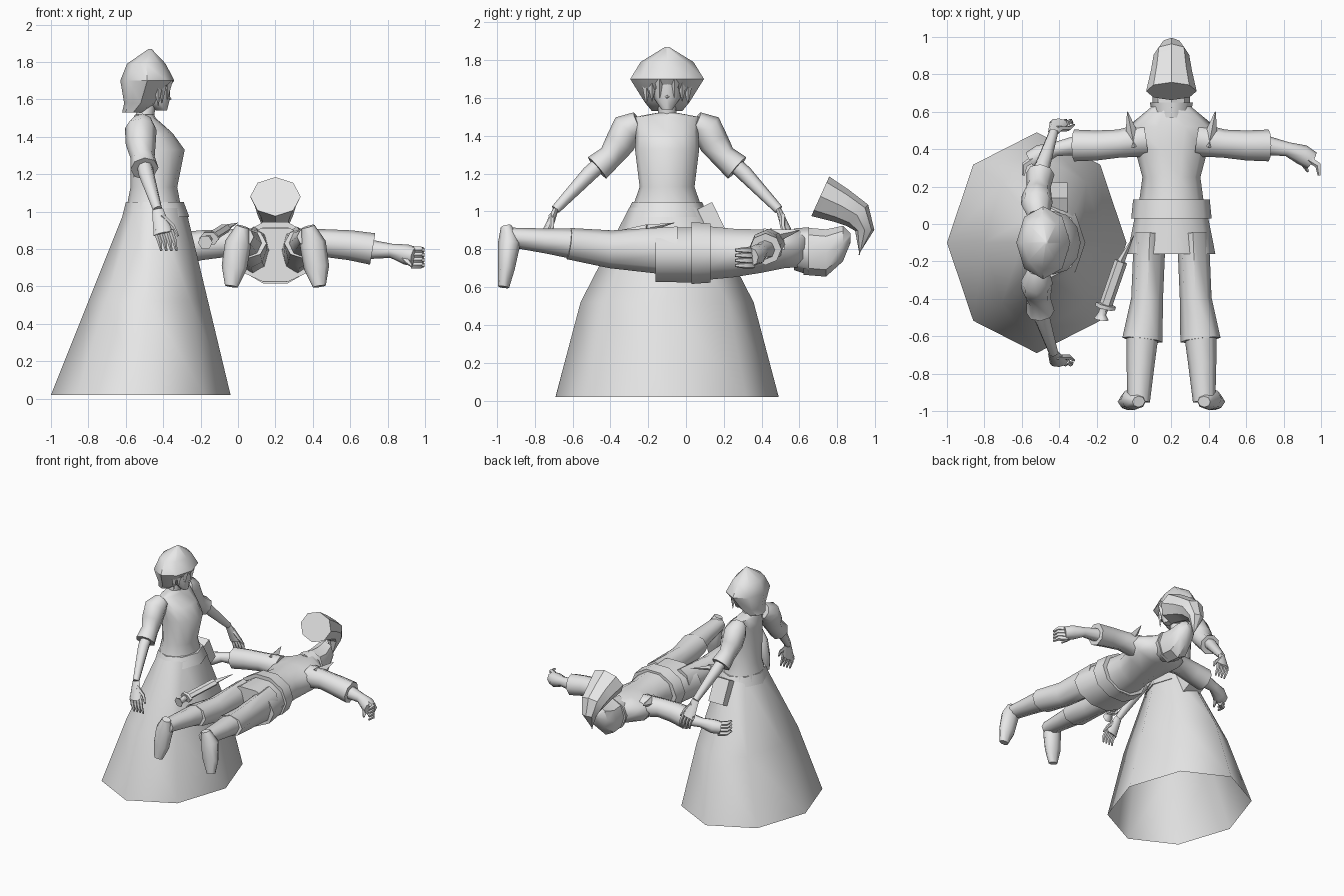
import bpy
import bmesh
from math import cos, sin, tau
from mathutils import Vector

default_cube = bpy.data.objects.get("Cube")
if default_cube:
    bpy.data.objects.remove(default_cube)

X, Y, Z = Vector((1, 0, 0)), Vector((0, 1, 0)), Vector((0, 0, 1))

# Each figure has an origin and a direction in which it is mirrored
WOMAN = (Vector((-.48, -.1, 0)), Vector((1, -1, 1)))
MAN = (Vector((.2, 0, .8)), Vector((-1, 1, 1)))

grey = bpy.data.materials.new("plain grey")
grey.use_nodes = True
grey.diffuse_color = (.8, .8, .8, 1)
grey.node_tree.nodes["Principled BSDF"].inputs["Base Color"].default_value = grey.diffuse_color


def finish(name, bm, smooth_limit):
    """Turn a bmesh into an object, smooth except across hard edges."""
    bmesh.ops.recalc_face_normals(bm, faces=bm.faces)
    for face in bm.faces:
        face.smooth = True
    for edge in bm.edges:
        edge.smooth = edge.calc_face_angle(0) < smooth_limit
    mesh = bpy.data.meshes.new(name)
    bm.to_mesh(mesh)
    bm.free()
    mesh.materials.append(grey)
    obj = bpy.data.objects.new(name, mesh)
    bpy.context.collection.objects.link(obj)
    return obj


def loft(name, centres, widths, depths, hint, axis, sides, limit, closed):
    """Skin elliptical rings along a path; depth is measured towards the hint."""
    bm = bmesh.new()
    rings = []
    for i, centre in enumerate(centres):
        before = centres[max(i - 1, 0)]
        after = centres[min(i + 1, len(centres) - 1)]
        along = axis or (after - before).normalized()
        side = along.cross(hint).normalized()
        up = side.cross(along)
        ring = []
        for k in range(sides):
            angle = tau * k / sides
            offset = side * cos(angle) * widths[i] + up * sin(angle) * depths[i]
            ring.append(bm.verts.new(centre + offset))
        rings.append(ring)
    for low, high in zip(rings, rings[1:]):
        for k in range(sides):
            following = (k + 1) % sides
            bm.faces.new((low[k], low[following], high[following], high[k]))
    if closed:
        bm.faces.new(rings[0])
        bm.faces.new(rings[-1])
    finish(name, bm, limit)


def part(figure, name, path, widths, depths=None, flat=1, hint=Z, axis=None,
         sides=8, limit=1, closed=True, both=False):
    """Loft a body part in the figure's own frame, on both sides if asked."""
    origin, flip = figure
    depths = depths or [width * flat for width in widths]
    points = [Vector(point) for point in path]
    shape = (widths, depths, hint, axis, sides, limit, closed)
    prefix = "left_" if both else ""
    loft(prefix + name, [origin + point for point in points], *shape)
    if both:
        loft("right_" + name, [origin + point * flip for point in points], *shape)


def spike(figure, name, base, tip, width, **options):
    """A four-sided point, for locks, flaps and straps."""
    part(figure, name, [base, tip], [width, width / 20], sides=4, **options)


# ---------- standing woman, facing +x ----------
upright = dict(hint=X, axis=Z)
steps = (0, .5, 1)
part(WOMAN, "long_skirt", [(.08 * t - .04, 0, t + .02) for t in steps],
     [.59 - .14 * t - .25 * t * t for t in steps], [.48 - .32 * t for t in steps],
     closed=False, **upright)
part(WOMAN, "waist_band", [(.04, 0, .97), (.035, 0, 1.05)], [.22, .185], [.18, .155], **upright)
part(WOMAN, "bodice",
     [(.03, 0, 1), (.03, 0, 1.13), (.05, 0, 1.33), (.02, 0, 1.42), (-.02, 0, 1.5), (-.02, 0, 1.52)],
     [.19, .145, .17, .165, .17, .06], [.15, .125, .145, .11, .06, .05], sides=12, **upright)
part(WOMAN, "woman_neck", [(-.02, 0, 1.5), (0, 0, 1.6)], [.05, .045], **upright)
part(WOMAN, "woman_face", [(.07, 0, 1.54), (.045, 0, 1.6), (.03, 0, 1.7)], [.03, .07, .09],
     **upright)
part(WOMAN, "woman_hair",
     [(-.08, 0, 1.53), (-.04, 0, 1.58), (-.005, 0, 1.7), (-.01, 0, 1.79), (.01, 0, 1.87)],
     [.08, .12, .195, .14, .01], flat=.74, limit=.8, **upright)
spike(WOMAN, "woman_nose", (.1, 0, 1.61), (.125, 0, 1.6), .02)

# hanging locks around the face
for y in (.04, .08, .11):
    x = .13 - y * .7
    spike(WOMAN, "hair_lock", (x, y, 1.7), (x, y, 1.62 - y / 2), .03, hint=X, both=True)

# puffed sleeves, arms and hands
arm = dict(hint=X, both=True)
cuff, elbow, wrist = (-.02, .37, 1.23), (-.01, .41, 1.2), (.05, .59, 1.01)
part(WOMAN, "puff_sleeve",
     [(-.03, .15, 1.47), (-.04, .21, 1.44), (-.04, .25, 1.36), (-.03, .3, 1.29), cuff],
     [.06, .085, .08, .065, .075], **arm)
part(WOMAN, "woman_arm", [(-.03, .3, 1.3), elbow, wrist], [.04, .042, .025], **arm)
part(WOMAN, "woman_palm", [wrist, (.08, .64, .88)], [.015, .026], flat=2, **arm)
for k in range(4):
    x = .04 + .027 * k
    part(WOMAN, "woman_finger", [(x, .635, .9), (x + .02, .65, .84), (x + .03, .64, .79)],
         [.014, .013, .006], sides=5, **arm)
part(WOMAN, "woman_thumb", [(.07, .61, .98), (.13, .61, .92), (.16, .63, .87)],
     [.016, .014, .006], sides=5, **arm)

# hip pouch
bm = bmesh.new()
bmesh.ops.create_cube(bm, size=1)
pouch = finish("hip_pouch", bm, .5)
pouch.scale = (.13, .11, .19)
pouch.location = (-.42, .13, .94)
pouch.rotation_euler.x = .45

# ---------- floating man, face down, head towards +y ----------
prone = dict(axis=Y)
part(MAN, "tunic_hem", [(0, -.16, -.03), (0, .12, -.03)], [.235, .18], [.15, .155],
     sides=10, **prone)
part(MAN, "man_belt", [(0, .03, -.02), (0, .13, -.02)], [.215, .205], flat=.8, sides=10, **prone)
part(MAN, "man_torso",
     [(0, .1, -.02), (0, .25, -.02), (0, .4, -.01), (0, .52, 0), (0, .59, 0), (0, .64, .01)],
     [.175, .155, .195, .235, .15, .09], [.15, .135, .12, .105, .1, .09], sides=10, **prone)
part(MAN, "man_collar", [(0, .57, 0), (0, .65, -.01)], [.1, .115], flat=1.1, **prone)
part(MAN, "man_head", [(0, .62, -.01), (0, .74, -.02), (0, .83, .03), (0, .87, .06)],
     [.1, .1, .075, .02], flat=1.25, limit=.7, **prone)

# swept hair, broad at the back and tapering to a forelock
part(MAN, "man_hair",
     [(0, .71, .28), (0, .82, .23), (0, .905, .18), (0, .945, .1), (0, .915, -.03)],
     [.135, .11, .095, .06, .005], flat=.85, limit=.5)

# shoulder flaps, arms, cuffs and hands
spike(MAN, "shoulder_flap", (.2, .42, .06), (.235, .6, .1), .05, both=True)
part(MAN, "man_sleeve", [(.14, .45, .02), (.28, .43, .03), (.4, .42, .02), (.52, .42, 0)],
     [.09, .075, .08, .085], both=True)
part(MAN, "man_forearm",
     [(.48, .425, 0), (.62, .4, -.01), (.7, .37, -.03), (.75, .34, -.04)],
     [.055, .038, .055, .05], both=True)
for k in range(4):
    z = -.005 - .027 * k
    part(MAN, "man_finger", [(.73, .35, z), (.785, .315, z), (.79, .26, z)],
         [.02, .018, .008], sides=5, both=True)
part(MAN, "man_thumb", [(.67, .36, -.03), (.71, .32, -.07), (.73, .28, -.09)],
     [.02, .016, .007], sides=5, both=True)

# trousers, boots and feet
part(MAN, "trouser_leg", [(.115, -.05, -.01), (.13, -.4, 0), (.155, -.62, .03)],
     [.085, .085, .108], [.13, .1, .083], both=True)
part(MAN, "tall_boot", [(.155, -.6, .03), (.165, -.75, .045), (.175, -.95, .065)],
     [.085, .075, .06], [.08, .065, .05], both=True)
part(MAN, "boot_foot", [(.175, -.95, .12), (.2, -.935, .03), (.22, -.95, -.1), (.235, -.965, -.2)],
     [.035, .07, .068, .035], [.03, .06, .045, .03], hint=Y, both=True)

# sheathed dagger at the hip
guard, mouth = (-.35, -.43, .06), (-.27, -.2, .11)
part(MAN, "dagger_sheath", [mouth, guard], [.035, .035], flat=.7, sides=6, limit=.5)
part(MAN, "dagger_guard", [guard, (-.355, -.45, .055)], [.055, .055], flat=.7, sides=6)
part(MAN, "dagger_grip", [guard, (-.37, -.48, .04), (-.375, -.51, .035)],
     [.022, .022, .04], sides=6)
spike(MAN, "dagger_strap", mouth, (-.2, -.06, .14), .02)
